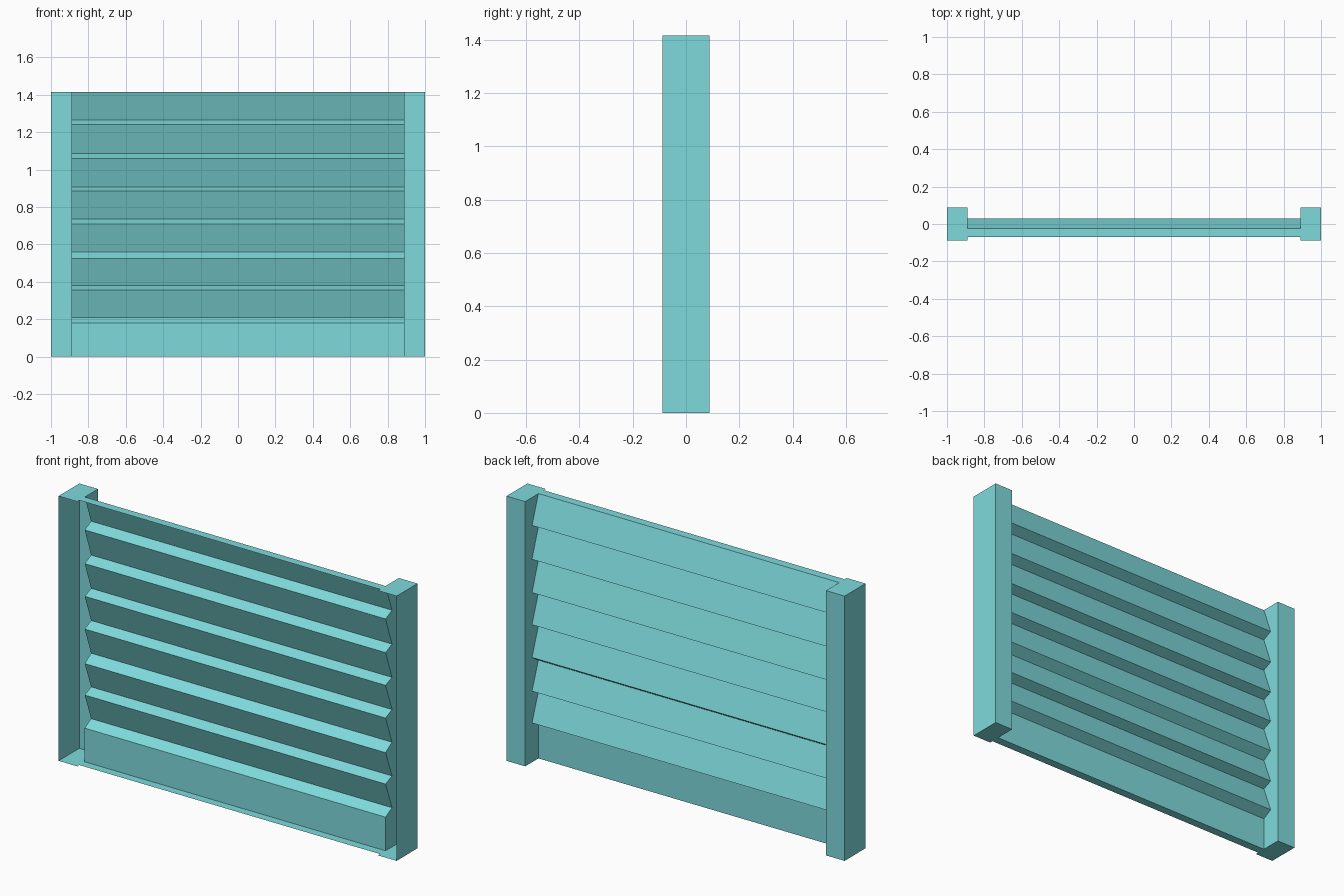
import bpy
import bmesh
from mathutils import Vector

cube = bpy.data.objects.get("Cube")
if cube:
    bpy.data.objects.remove(cube)

paint = bpy.data.materials.new("turquoise_paint")
paint.use_nodes = True
colour = (0.209, 0.701, 0.716, 1)
paint.diffuse_color = colour
paint.node_tree.nodes["Principled BSDF"].inputs["Base Color"].default_value = colour

HEIGHT, INNER, DEPTH = 1.416, 0.89, 0.088
FRONT, RECESS, LIP = -0.07, -0.024, 0.03
# lower front edge and raised back edge of each overlapping board
LEDGES = [(0.18, 0.21), (0.357, 0.38), (0.525, 0.56), (0.71, 0.735),
          (0.885, 0.907), (1.06, 1.085), (1.24, 1.266)]


def add_face(bm, points, outward):
    """Add one flat face whose normal points along outward."""
    face = bm.faces.new([bm.verts.new(p) for p in points])
    face.normal_update()
    if face.normal.dot(Vector(outward)) < 0:
        face.normal_flip()


def finish(bm, name):
    bmesh.ops.remove_doubles(bm, verts=bm.verts, dist=0.0001)
    mesh = bpy.data.meshes.new(name)
    bm.to_mesh(mesh)
    bm.free()
    mesh.materials.append(paint)
    bpy.context.collection.objects.link(bpy.data.objects.new(name, mesh))


# Sawtooth section of the boards as (y, z), rising from the base
section = [(RECESS, 0)]
for low, high in LEDGES:
    section += [(RECESS, low), (LIP, high)]
section.append((RECESS, HEIGHT))

# Board panel: a shell open at the front, with a floor and a top strip
bm = bmesh.new()
outline = [(FRONT, 0)] + section + [(FRONT, HEIGHT)]
for (y0, z0), (y1, z1) in zip(outline, outline[1:]):
    add_face(bm, [(-INNER, y0, z0), (INNER, y0, z0), (INNER, y1, z1), (-INNER, y1, z1)],
             (0, z1 - z0, y0 - y1))
finish(bm, "board_panel")

# Posts: hollow shells open at the front, closed against the boards behind
for side, name in ((1, "left_post"), (-1, "right_post")):
    bm = bmesh.new()
    a, b = side * INNER, side
    add_face(bm, [(b, -DEPTH, 0), (b, DEPTH, 0), (b, DEPTH, HEIGHT), (b, -DEPTH, HEIGHT)],
             (side, 0, 0))
    add_face(bm, [(a, DEPTH, 0), (b, DEPTH, 0), (b, DEPTH, HEIGHT), (a, DEPTH, HEIGHT)],
             (0, 1, 0))
    for z, up in ((0, -1), (HEIGHT, 1)):
        add_face(bm, [(a, -DEPTH, z), (b, -DEPTH, z), (b, DEPTH, z), (a, DEPTH, z)],
                 (0, 0, up))
    rim = section + [(DEPTH, HEIGHT), (DEPTH, 0)]
    add_face(bm, [(a, y, z) for y, z in rim], (-side, 0, 0))
    finish(bm, name)
